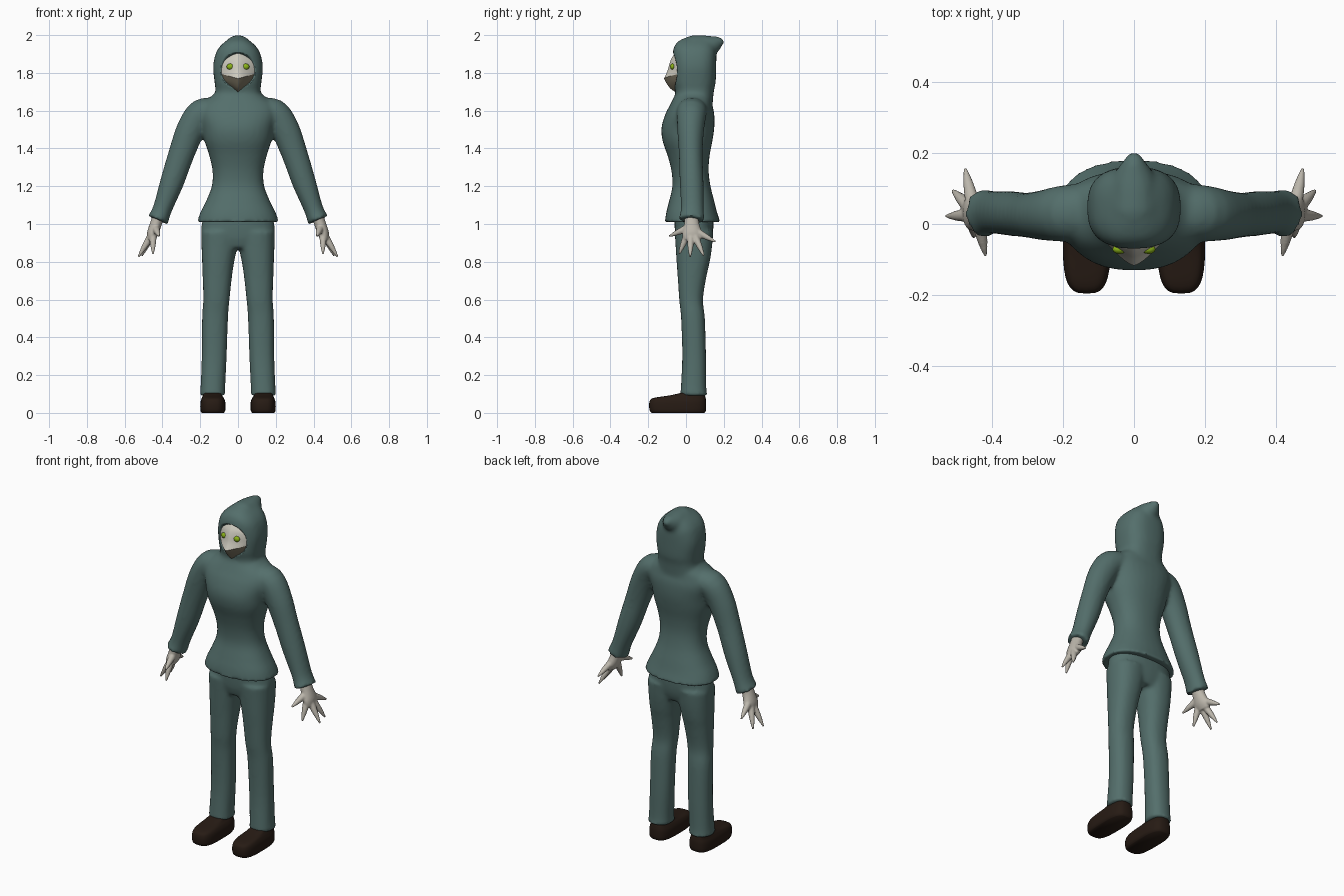
import bpy, bmesh, math
from mathutils import Vector

if "Cube" in bpy.data.objects:
    bpy.data.objects.remove(bpy.data.objects["Cube"])

def material(name, rgb):
    m = bpy.data.materials.new(name)
    m.diffuse_color = (*rgb, 1)
    m.use_nodes = True
    m.node_tree.nodes["Principled BSDF"].inputs["Base Color"].default_value = m.diffuse_color
    return m

CLOTH = material("teal_cloth", (0.088, 0.158, 0.148))
SKIN = material("pale_skin", (0.50, 0.47, 0.41))
MASK = material("mask_white", (0.62, 0.60, 0.52))
VEIL = material("veil_tan", (0.20, 0.175, 0.12))
EYE = material("eye_green", (0.26, 0.45, 0.01))
SHOE = material("shoe_leather", (0.02, 0.011, 0.007))

def finish(name, bm, mat):
    bmesh.ops.recalc_face_normals(bm, faces=bm.faces)
    me = bpy.data.meshes.new(name)
    bm.to_mesh(me)
    bm.free()
    me.materials.append(mat)
    for p in me.polygons:
        p.use_smooth = True
    ob = bpy.data.objects.new(name, me)
    bpy.context.collection.objects.link(ob)
    return ob

def refine(rows, steps=4):
    """Catmull-Rom interpolation between rows of numbers."""
    out = []
    for i in range(len(rows) - 1):
        p = [rows[max(i - 1, 0)], rows[i], rows[i + 1], rows[min(i + 2, len(rows) - 1)]]
        for k in range(steps):
            t = k / steps
            out.append([0.5 * (2*b + (c - a)*t + (2*a - 5*b + 4*c - d)*t*t + (3*b - a - 3*c + d)*t**3)
                        for a, b, c, d in zip(*p)])
    return out + [list(rows[-1])]

def loft(bm, rings, n=2.3, seg=32):
    """rings: (centre, u axis, v axis) superellipses, capped at both ends."""
    loops = []
    for c, u, v in rings:
        loop = []
        for k in range(seg):
            a = 2 * math.pi * k / seg
            f = [math.copysign(abs(w) ** (2 / n), w) for w in (math.cos(a), math.sin(a))]
            loop.append(bm.verts.new(c + u * f[0] + v * f[1]))
        loops.append(loop)
    for a, b in zip(loops, loops[1:]):
        for k in range(seg):
            bm.faces.new((a[k], a[(k+1) % seg], b[(k+1) % seg], b[k]))
    bm.faces.new(loops[0])
    bm.faces.new(loops[-1])

def stack(bm, rows, s=1, n=2.3):
    """rows: (z, x min, x max, y front, y back) horizontal slices."""
    loft(bm, [(Vector((s*(a + b)/2, (f + k)/2, z)), Vector(((b - a)/2, 0, 0)), Vector((0, (k - f)/2, 0)))
              for z, a, b, f, k in refine(rows)], n)

def centred(rows):
    return [(z, -r, r, f, k) for z, r, f, k in rows]

def tube(bm, rows, s=1, seg=24):
    """rows: (x, y, z, radius, radius across y) along a path."""
    rows = refine(rows)
    pts = [Vector((s * r[0], r[1], r[2])) for r in rows]
    rings = []
    for i, r in enumerate(rows):
        t = (pts[min(i + 1, len(pts) - 1)] - pts[max(i - 1, 0)]).normalized()
        ref = Vector((0, 1, 0)) if abs(t.y) < 0.9 else Vector((0, 0, 1))
        u = ref.cross(t).normalized()
        rings.append((pts[i], u * r[3], t.cross(u) * r[4]))
    loft(bm, rings, 2, seg)

def ellipsoid(name, c, r, mat):
    bm = bmesh.new()
    bmesh.ops.create_uvsphere(bm, u_segments=32, v_segments=20, radius=1)
    for v in bm.verts:
        v.co = Vector((c[i] + v.co[i] * r[i] for i in range(3)))
    return finish(name, bm, mat)

def blend(ob, voxel, iterations):
    m = ob.modifiers.new("merge", 'REMESH')
    m.mode, m.voxel_size, m.use_smooth_shade = 'VOXEL', voxel, True
    m = ob.modifiers.new("soften", 'SMOOTH')
    m.factor, m.iterations = 0.5, iterations

# Hooded tunic: torso, sleeves, hood and hood tip merged into one skin
bm = bmesh.new()
stack(bm, centred([
    (1.01, .217, -.112, .182), (1.06, .20, -.105, .165), (1.12, .17, -.09, .15), (1.2, .139, -.072, .13),
    (1.28, .135, -.077, .12), (1.36, .152, -.097, .125), (1.44, .177, -.124, .14), (1.51, .19, -.13, .15),
    (1.58, .21, -.11, .15), (1.63, .20, -.085, .14), (1.67, .15, -.065, .137), (1.70, .11, -.05, .13)]))
stack(bm, centred([
    (1.62, .135, -.06, .14), (1.70, .12, -.056, .147), (1.75, .124, -.067, .157), (1.83, .132, -.068, .16),
    (1.90, .119, -.07, .16), (1.94, .096, -.062, .152), (1.97, .062, -.037, .14), (1.995, .027, .02, .11)]), n=2.6)
tube(bm, [(0, .05, 1.925, .077, .077), (0, .13, 1.945, .059, .055), (0, .175, 1.962, .032, .032),
          (0, .199, 1.965, .014, .014)])
for s in (-1, 1):
    tube(bm, [(.1, .035, 1.6, .06, .08), (.19, .03, 1.59, .075, .08), (.25, .025, 1.5, .076, .071),
              (.30, .025, 1.37, .069, .063), (.35, .03, 1.22, .063, .063), (.40, .033, 1.08, .051, .061),
              (.424, .03, 1.02, .057, .07)], s)
tunic = finish("hooded_tunic", bm, CLOTH)
blend(tunic, 0.011, 6)

# Face opening in the hood
cutter = ellipsoid("hood_opening_cutter", (0, -.10, 1.812), (.115, .09, .103), CLOTH)
cutter.hide_render = cutter.hide_viewport = True
cut = tunic.modifiers.new("opening", 'BOOLEAN')
cut.operation, cut.solver, cut.object = 'DIFFERENCE', 'EXACT', cutter

# Ridged face pieces: rows of (half width, z centre, z edge, y centre, y edge)
def face_piece(name, rows, mat, seg=24):
    bm = bmesh.new()
    grid = []
    for w, zc, ze, yc, ye in refine(rows):
        ts = [2 * k / seg - 1 for k in range(seg + 1)]
        grid.append([bm.verts.new((w*t, yc + (ye - yc)*abs(t)**1.4, zc + (ze - zc)*abs(t))) for t in ts])
    for a, b in zip(grid, grid[1:]):
        for k in range(seg):
            bm.faces.new((a[k], b[k], b[k+1], a[k+1]))
    return finish(name, bm, mat)

face_piece("face_mask", [
    (.05, 1.908, 1.898, -.055, -.03), (.09, 1.88, 1.87, -.075, -.03), (.10, 1.85, 1.84, -.087, -.03),
    (.10, 1.81, 1.81, -.098, -.03), (.092, 1.77, 1.795, -.117, -.035)], MASK)
face_piece("chin_veil", [
    (.092, 1.77, 1.795, -.117, -.035), (.078, 1.74, 1.76, -.10, -.035),
    (.052, 1.715, 1.733, -.08, -.035), (.012, 1.695, 1.70, -.05, -.035)], VEIL)

# Trousers: hips and two legs merged
bm = bmesh.new()
stack(bm, centred([(.87, .12, -.04, .12), (.92, .185, -.055, .138), (.98, .195, -.06, .145), (1.05, .18, -.06, .145)]))
for s in (-1, 1):
    stack(bm, [
        (.09, .063, .205, -.033, .118), (.125, .068, .199, -.028, .108), (.3, .06, .192, -.02, .106),
        (.5, .053, .19, -.026, .10), (.6, .045, .184, -.036, .09), (.72, .032, .187, -.044, .108),
        (.8, .02, .19, -.05, .126), (.88, .003, .193, -.055, .138), (.96, -.01, .195, -.06, .145)], s)
blend(finish("trousers", bm, CLOTH), 0.011, 5)

FINGERS = [((.435, 0, .975), (.417, -.09, .935)), ((.45, .005, .94), (.45, -.037, .84)),
           ((.465, .025, .93), (.528, .022, .825)), ((.465, .05, .93), (.51, .095, .83)),
           ((.455, .065, .955), (.475, .157, .905))]

for s, side in ((-1, "right"), (1, "left")):
    # Hand with five pointed fingers
    bm = bmesh.new()
    tube(bm, [(.415, .03, 1.06, .03, .036), (.435, .03, 1.0, .031, .04),
              (.452, .033, .95, .03, .052), (.463, .035, .918, .02, .046)], s)
    for a, b in FINGERS:
        mid = [(p + q) / 2 for p, q in zip(a, b)]
        tube(bm, [(*a, .02, .02), (*mid, .015, .015), (*b, .005, .005)], s, 12)
    blend(finish(side + "_hand", bm, SKIN), 0.005, 3)

    # Shoe
    bm = bmesh.new()
    stack(bm, [(0, .075, .192, -.183, .098), (.015, .067, .199, -.193, .106), (.055, .067, .199, -.194, .107),
               (.078, .075, .192, -.175, .104), (.092, .085, .185, -.09, .10), (.105, .09, .18, -.03, .09)], s, 3.2)
    finish(side + "_shoe", bm, SHOE)

    # Eye
    ellipsoid(side + "_eye", (s * .041, -.071, 1.833), (.019, .013, .016), EYE)
